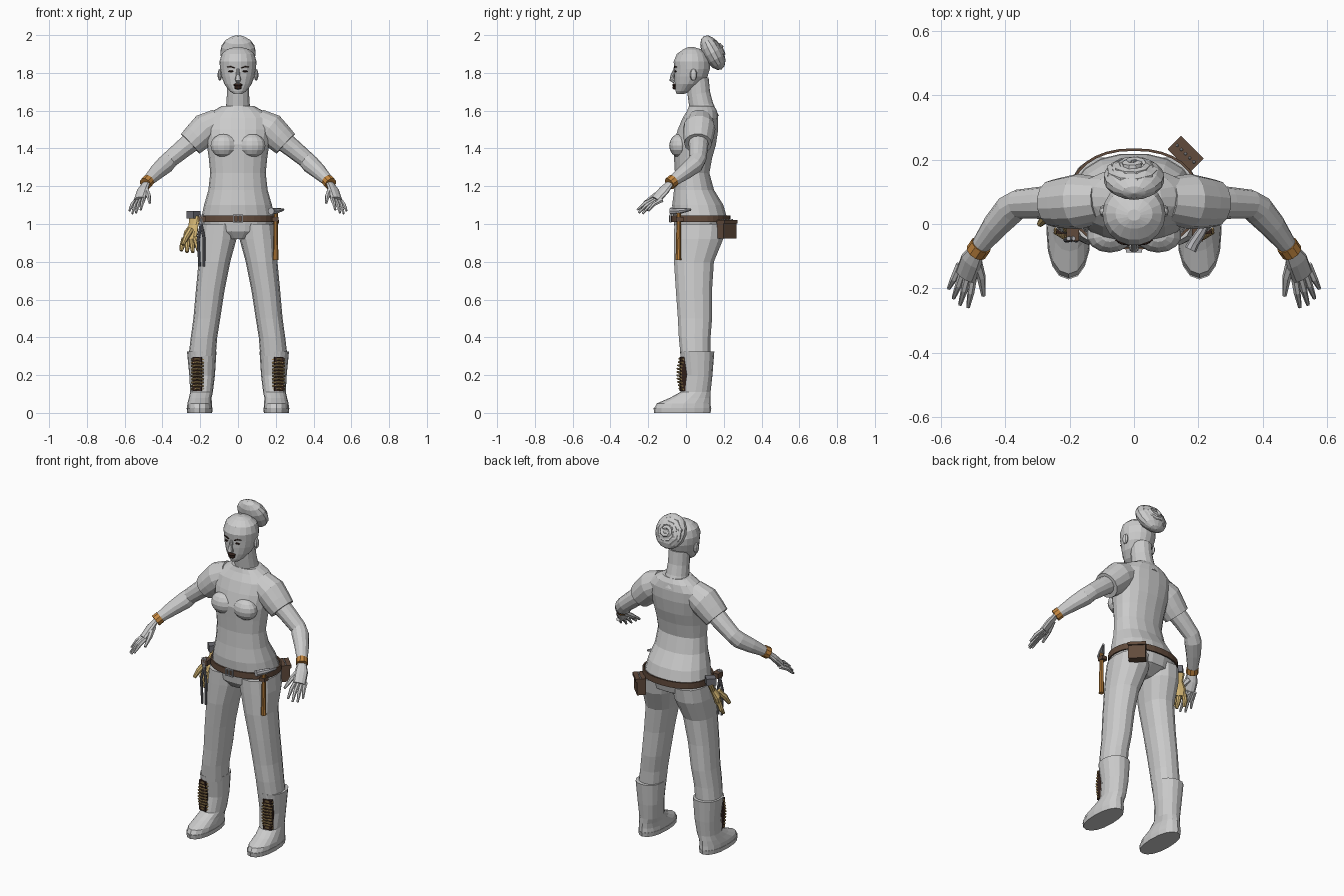
import bpy, bmesh, math
from mathutils import Vector, Matrix

if "Cube" in bpy.data.objects:
    bpy.data.objects.remove(bpy.data.objects["Cube"])


def material(name, *rgb):
    m = bpy.data.materials.new(name)
    m.use_nodes = True
    m.diffuse_color = (*rgb, 1)
    m.node_tree.nodes["Principled BSDF"].inputs["Base Color"].default_value = (*rgb, 1)
    return m


GREY = material("pale grey", .6, .6, .6)
BROWN = material("belt brown", .12, .07, .045)
DARK = material("dark brown", .03, .014, .01)
ORANGE = material("warm orange", .55, .24, .05)
YELLOW = material("glove yellow", .65, .46, .17)
TAN = material("lace tan", .38, .25, .1)
STEEL = material("steel", .45, .45, .47)
IRON = material("dark iron", .16, .16, .18)


def finish(name, bm, mat):
    bmesh.ops.recalc_face_normals(bm, faces=bm.faces[:])
    me = bpy.data.meshes.new(name)
    bm.to_mesh(me)
    bm.free()
    me.materials.append(mat)
    ob = bpy.data.objects.new(name, me)
    bpy.context.collection.objects.link(ob)
    return ob


def skin(name, rings, mat, caps=True):
    """Bridge a stack of equal rings into one surface."""
    bm = bmesh.new()
    loops = [[bm.verts.new(p) for p in ring] for ring in rings]
    n = len(loops[0])
    for a, b in zip(loops, loops[1:]):
        for i in range(n):
            j = (i + 1) % n
            bm.faces.new((a[i], a[j], b[j], b[i]))
    if caps:
        bm.faces.new(loops[0])
        bm.faces.new(loops[-1])
    return finish(name, bm, mat)


def loft(name, sections, mat, n=18, power=.9, caps=True):
    """Horizontal rings given as (z, centre x, half width, front y, back y)."""
    def soft(v):
        return math.copysign(abs(v) ** power, v)
    rings = []
    for z, cx, rx, front, back in sections:
        ring = []
        for i in range(n):
            a = math.tau * i / n
            ring.append((cx + rx * soft(math.cos(a)),
                         (front + back) / 2 + (back - front) / 2 * soft(math.sin(a)), z))
        rings.append(ring)
    return skin(name, rings, mat, caps)


def tube(name, path, radii, mat, side=(0, 1, 0), flat=1, n=10):
    """Sweep an oval along a path; side is its wide direction."""
    pts = [Vector(p) for p in path]
    rings = []
    for i, p in enumerate(pts):
        t = (pts[min(i + 1, len(pts) - 1)] - pts[max(i - 1, 0)]).normalized()
        u = Vector(side)
        u = (u - t * u.dot(t)).normalized()
        v = t.cross(u) * flat
        rings.append([p + radii[i] * (u * math.cos(a) + v * math.sin(a))
                      for a in (math.tau * k / n for k in range(n))])
    return skin(name, rings, mat)


def blob(name, loc, size, mat, tilt=0, n=14):
    bm = bmesh.new()
    m = Matrix.Translation(loc) @ Matrix.Rotation(tilt, 4, 'X') @ Matrix.Diagonal((*size, 1))
    bmesh.ops.create_uvsphere(bm, u_segments=n, v_segments=n // 2 + 1, radius=1, matrix=m)
    return finish(name, bm, mat)


def box(name, loc, size, mat, turn=0):
    bm = bmesh.new()
    m = Matrix.Translation(loc) @ Matrix.Rotation(turn, 4, 'Z') @ Matrix.Diagonal((*size, 1))
    bmesh.ops.create_cube(bm, size=1, matrix=m)
    return finish(name, bm, mat)


# Shirt and pelvis
loft("shirt", [(z, 0, w, f, b) for z, w, f, b in (
    (1.03, .195, -.07, .22), (1.1, .18, -.075, .2), (1.18, .157, -.065, .15),
    (1.27, .147, -.06, .125), (1.35, .155, -.065, .14), (1.42, .165, -.07, .16),
    (1.5, .18, -.045, .172), (1.56, .18, -.02, .172), (1.6, .13, .005, .165),
    (1.625, .085, .015, .15))], GREY)
loft("pelvis", [(.92, 0, .08, -.03, .13), (.96, 0, .175, -.06, .2),
                (1.04, 0, .195, -.07, .22)], GREY)
tube("neck", [(0, .09, 1.56), (0, .08, 1.63), (0, .068, 1.69), (0, .06, 1.77)],
     [.085, .064, .06, .06], GREY, n=14)

# Head and face
loft("head", [(z, 0, w, f, b) for z, w, f, b in (
    (1.688, .022, -.05, -.01), (1.705, .045, -.056, .03), (1.74, .072, -.06, .08),
    (1.78, .087, -.063, .115), (1.82, .095, -.063, .128), (1.86, .098, -.067, .13),
    (1.9, .087, -.05, .115), (1.925, .058, -.015, .08), (1.936, .02, .01, .045))],
    GREY, power=1)
tube("nose", [(0, -.058, 1.82), (0, -.072, 1.785), (0, -.074, 1.765), (0, -.058, 1.755)],
     [.008, .011, .016, .012], GREY, side=(1, 0, 0))
blob("upper_lip", (0, -.06, 1.736), (.025, .013, .009), DARK)
blob("lower_lip", (0, -.059, 1.723), (.02, .013, .011), DARK)

# Hair bun with a coiled strand
tilt = math.radians(28)
bun = Matrix.Translation((0, .142, 1.907)) @ Matrix.Rotation(tilt, 4, 'X')
blob("hair_bun", bun.translation, (.096, .054, .1), GREY, tilt)
coil = [bun @ Vector(((.012 + .0027 * i) * math.cos(i * .7), .05 - .0013 * i,
                      (.012 + .0027 * i) * math.sin(i * .7))) for i in range(25)]
tube("bun_coil", coil, [.016] * len(coil), GREY, n=6)

# Paired parts
for s, tag in ((1, "left"), (-1, "right")):
    def at(*pts):
        return [(s * x, y, z) for x, y, z in pts]

    def one(x, y, z):
        return (s * x, y, z)

    blob(tag + "_eye", one(.037, -.056, 1.808), (.016, .006, .005), DARK, n=8)
    tube(tag + "_brow", at((.018, -.063, 1.825), (.038, -.06, 1.833), (.058, -.049, 1.831)),
         [.003, .004, .002], DARK, n=6)
    blob(tag + "_ear", one(.096, .04, 1.79), (.012, .02, .032), GREY, n=8)
    blob(tag + "_bust", one(.075, -.035, 1.415), (.072, .054, .062), GREY)

    # Arm
    tube(tag + "_sleeve", at((.1, .075, 1.545), (.17, .07, 1.505), (.215, .066, 1.46),
                             (.252, .064, 1.425)), [.07, .086, .08, .073], GREY, n=14)
    tube(tag + "_arm", at((.22, .066, 1.455), (.29, .066, 1.4), (.36, .062, 1.342),
                          (.385, .045, 1.315), (.43, -.005, 1.275), (.49, -.085, 1.215)),
         [.055, .05, .045, .048, .041, .026], GREY, n=12)
    tube(tag + "_bracelet", at((.474, -.065, 1.231), (.49, -.088, 1.213)), [.034, .034], ORANGE)
    knuckle = Vector(one(.04, .025, -.015))
    tube(tag + "_palm", at((.485, -.08, 1.22), (.505, -.115, 1.18), (.522, -.16, 1.13)),
         [.024, .037, .036], GREY, side=knuckle, flat=.5)
    for i, (x, y, z) in enumerate(((.515, -.258, 1.075), (.54, -.25, 1.06),
                                   (.56, -.23, 1.055), (.575, -.2, 1.07))):
        root = Vector(one(.496 + .015 * i, -.15 + .008 * i, 1.142 - .005 * i))
        tip = Vector(one(x, y, z))
        mid = root.lerp(tip, .55) + Vector((0, -.004, .008))
        tube(f"{tag}_finger_{i + 1}", [root, mid, tip], [.012, .011, .006], GREY, n=6)
    tube(tag + "_thumb", at((.49, -.11, 1.185), (.474, -.165, 1.15), (.467, -.222, 1.112)),
         [.017, .014, .007], GREY, n=6)

    # Leg and boot
    loft(tag + "_trouser", [(z, s * x, w, f, b) for z, x, w, f, b in (
        (1, .1, .098, -.065, .21), (.92, .108, .1, -.066, .2), (.8, .125, .084, -.066, .15),
        (.65, .147, .076, -.056, .14), (.5, .165, .071, -.045, .14),
        (.4, .18, .07, -.04, .132), (.3, .19, .072, -.03, .13))], GREY, n=14)
    loft(tag + "_boot", [(z, s * x, w, f, b) for z, x, w, f, b in (
        (.325, .192, .078, -.032, .15), (.2, .19, .068, -.014, .14),
        (.11, .193, .06, -.03, .13), (.08, .2, .06, -.085, .13),
        (.05, .203, .065, -.155, .13), (.025, .203, .067, -.168, .132))], GREY, n=16)
    loft(tag + "_sole", [(.026, s * .203, .069, -.172, .134),
                         (0, s * .203, .066, -.168, .13)], GREY, n=16)
    box(tag + "_boot_tongue", one(.215, -.014, .205), (.05, .036, .18), DARK, s * .12)
    for i in range(10):
        z = .125 + i * .0175
        bulge = .012 * math.sin(math.pi * i / 9)
        tube(f"{tag}_lace_{i + 1}", at((.183, -.02 - bulge, z), (.215, -.034 - bulge, z + .004),
                                       (.247, -.014 - bulge, z)),
             [.0055] * 3, TAN, side=(0, 0, 1), n=6)

# Belt and buckle
belt = loft("belt", [(z, 0, .204, -.08, .235) for z in (1.01, 1.046)], BROWN, n=32, caps=False)
solid = belt.modifiers.new("thickness", 'SOLIDIFY')
solid.thickness = .008
for x in (-.022, .022):
    box("buckle_side", (x, -.083, 1.028), (.007, .01, .042), STEEL)
for z in (1.01, 1.046):
    box("buckle_bar", (0, -.083, z), (.05, .01, .006), STEEL)
box("buckle_pin", (0, -.084, 1.028), (.006, .01, .036), STEEL)

# Rear pouch with rivets
turn = math.radians(-45)
box("pouch", (.157, .215, .97), (.095, .05, .095), BROWN, turn)
box("pouch_flap", (.16, .218, 1.012), (.1, .058, .018), BROWN, turn)
for i in range(5):
    d = (i - 2) * .013
    blob("pouch_rivet", (.16 + d, .218 - d, 1.021), (.005, .005, .006), STEEL, n=6)

# Hammer on its loop
tube("hammer_handle", [(.2, -.04, .81), (.2, -.04, .9), (.2, -.038, 1.06)],
     [.015, .013, .011], ORANGE)
tube("hammer_head", [(.175, -.08, 1.068), (.185, -.06, 1.068), (.205, -.03, 1.07),
                     (.24, .025, 1.076)], [.019, .017, .016, .006], STEEL, side=(0, 0, 1), n=8)
box("hammer_loop", (.197, -.034, 1.025), (.034, .04, .022), BROWN)

# Pliers on their loop
box("pliers_loop", (-.19, -.03, 1.025), (.04, .045, .03), BROWN)
for d in (-1, 1):
    tube("pliers_handle", [(-.195, -.045, 1.0), (-.195 + d * .016, -.05, .92),
                           (-.192 + d * .011, -.05, .775)], [.008, .008, .007], IRON, n=8)
    tube("pliers_jaw", [(-.195, -.045, 1.0), (-.195 + d * .008, -.045, 1.05)],
         [.012, .007], STEEL, n=6)

# Work glove hanging from a clip
wide = (-1, 1, 0)
box("glove_clip", (-.235, .1, 1.05), (.05, .055, .04), IRON, turn)
tube("glove_palm", [(-.228, .1, 1.035), (-.236, .085, .99), (-.25, .07, .955), (-.256, .06, .915)],
     [.04, .034, .048, .046], YELLOW, side=wide, flat=.45)
for i in range(4):
    d = (i - 1.5) * .019
    root = Vector((-.255 - d, .06 + d, .925))
    tube(f"glove_finger_{i + 1}", [root, root + Vector((-d * .4, d * .4 - .015, -.04)),
                                   root + Vector((-d * .6, d * .6 - .035, -.078 + abs(d) * .4))],
         [.015, .014, .009], YELLOW, n=8)
tube("glove_thumb", [(-.25, .05, .97), (-.275, .02, .93), (-.292, 0, .89)],
     [.018, .016, .01], YELLOW, n=8)
